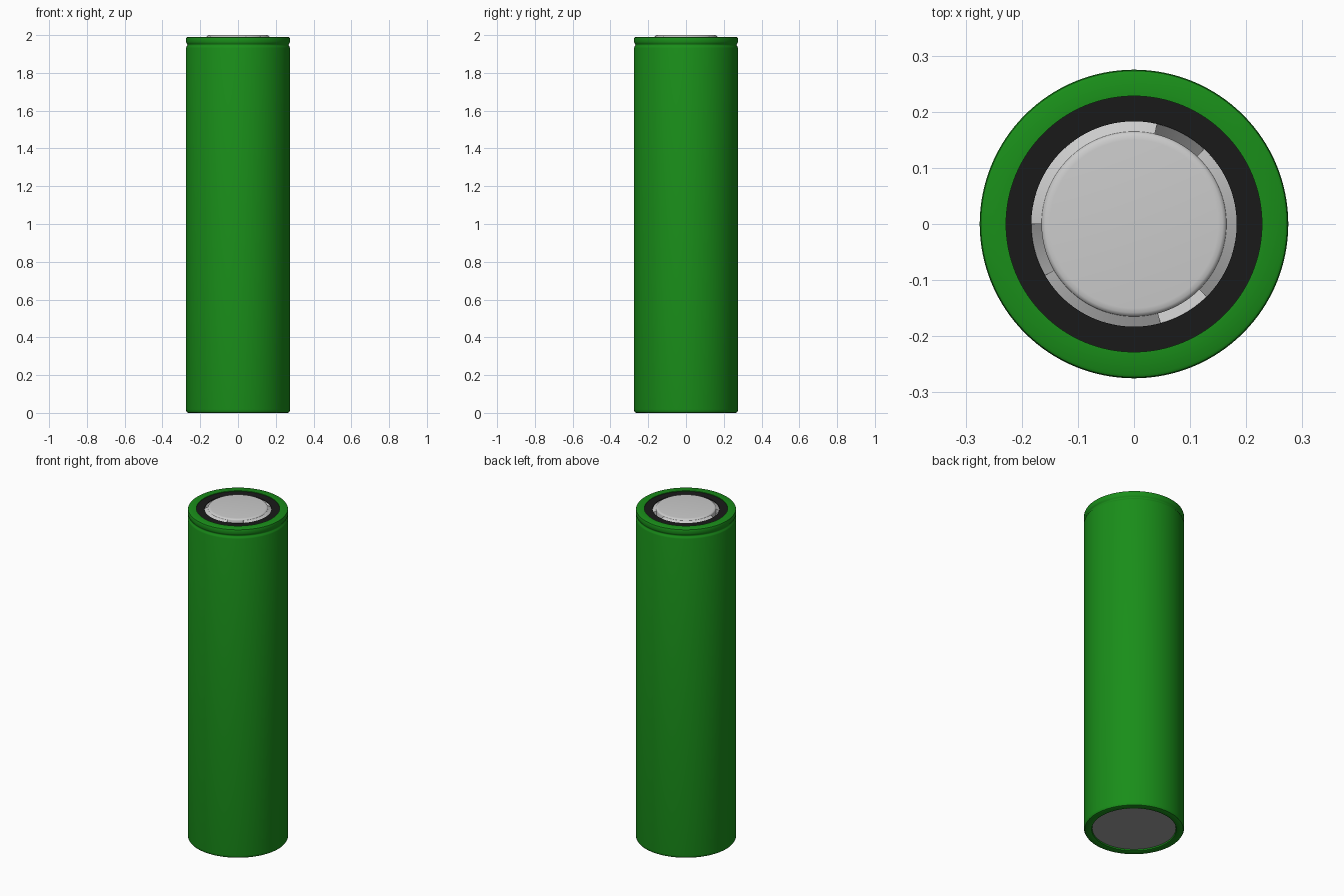
import bpy, bmesh
from math import radians, cos, sin

if "Cube" in bpy.data.objects:
    bpy.data.objects.remove(bpy.data.objects["Cube"])


def material(name, rgb):
    m = bpy.data.materials.new(name)
    m.diffuse_color = (*rgb, 1)
    m.use_nodes = True
    m.node_tree.nodes["Principled BSDF"].inputs["Base Color"].default_value = m.diffuse_color
    return m


def sweep(bm, profile, start=0, end=360, closed=False):
    """Revolve an (r, z) profile about z, over a full turn or an arc."""
    full = end - start >= 360
    n = 128 if full else max(6, round((end - start) / 3))
    rings = []
    for i in range(n if full else n + 1):
        a = radians(start + (end - start) * i / n)
        rings.append([bm.verts.new((r * cos(a), r * sin(a), z)) for r, z in profile])
    count = len(profile)
    for i in range(n):
        p, q = rings[i], rings[(i + 1) % len(rings)]
        for j in range(count if closed else count - 1):
            k = (j + 1) % count
            bm.faces.new((p[j], q[j], q[k], p[k]))
    if closed and not full:
        bm.faces.new(rings[0])
        bm.faces.new(rings[-1][::-1])


def finish(bm, name, mat=None):
    bmesh.ops.remove_doubles(bm, verts=bm.verts, dist=1e-5)
    bmesh.ops.recalc_face_normals(bm, faces=bm.faces)
    mesh = bpy.data.meshes.new(name)
    bm.to_mesh(mesh)
    bm.free()
    ob = bpy.data.objects.new(name, mesh)
    bpy.context.collection.objects.link(ob)
    if mat:
        mesh.materials.append(mat)
    bpy.ops.object.select_all(action='DESELECT')
    ob.select_set(True)
    bpy.context.view_layer.objects.active = ob
    bpy.ops.object.shade_smooth_by_angle(angle=radians(35))
    return ob


def lathe(name, profile, mat=None, closed=True):
    bm = bmesh.new()
    sweep(bm, profile, closed=closed)
    return finish(bm, name, mat)


green = material("green_wrap", (0.01, 0.27, 0.01))
black = material("black_insulator", (0.01, 0.01, 0.01))
dark = material("steel", (0.35, 0.35, 0.35))

# Shrink wrap: rounded foot, straight wall, crimp groove and rolled-over lip
lathe("wrapper", [
    (0.228, 0.012), (0.232, 0.003), (0.240, 0.0), (0.262, 0.0), (0.270, 0.003),
    (0.274, 0.010), (0.275, 0.018),
    (0.275, 1.932), (0.273, 1.939), (0.269, 1.944), (0.268, 1.948), (0.269, 1.952),
    (0.273, 1.957), (0.275, 1.963),
    (0.275, 1.980), (0.273, 1.987), (0.268, 1.990),
    (0.228, 1.990), (0.228, 1.970), (0.255, 1.960), (0.255, 0.03), (0.228, 0.03)], green)

# Steel can with its flat negative end
lathe("can", [(0, 0.010), (0.232, 0.010), (0.250, 0.03), (0.250, 1.93), (0, 1.93)],
      dark, closed=False)

# Black insulating washer
lathe("insulator_ring", [(0.183, 1.94), (0.183, 1.986), (0.229, 1.986), (0.229, 1.94)], black)

# Positive contact disc with a softened edge
lathe("positive_contact", [(0, 2.0), (0.150, 2.0), (0.158, 1.999), (0.163, 1.996),
                           (0.165, 1.992), (0.165, 1.94), (0, 1.94)], closed=False)

# Sloping contact skirt, broken by three vent notches
skirt = bmesh.new()
for start, end in ((-45, 47), (77, 180), (210, 285)):
    sweep(skirt, [(0.164, 1.993), (0.183, 1.982), (0.183, 1.94), (0.164, 1.94)],
          start, end, closed=True)
finish(skirt, "contact_skirt")

# Inward-sloping seats seen through the notches
vents = bmesh.new()
for start, end in ((47, 77), (180, 210), (285, 315)):
    sweep(vents, [(0.183, 1.982), (0.164, 1.960), (0.164, 1.94), (0.183, 1.94)],
          start, end, closed=True)
finish(vents, "vent_seats")
